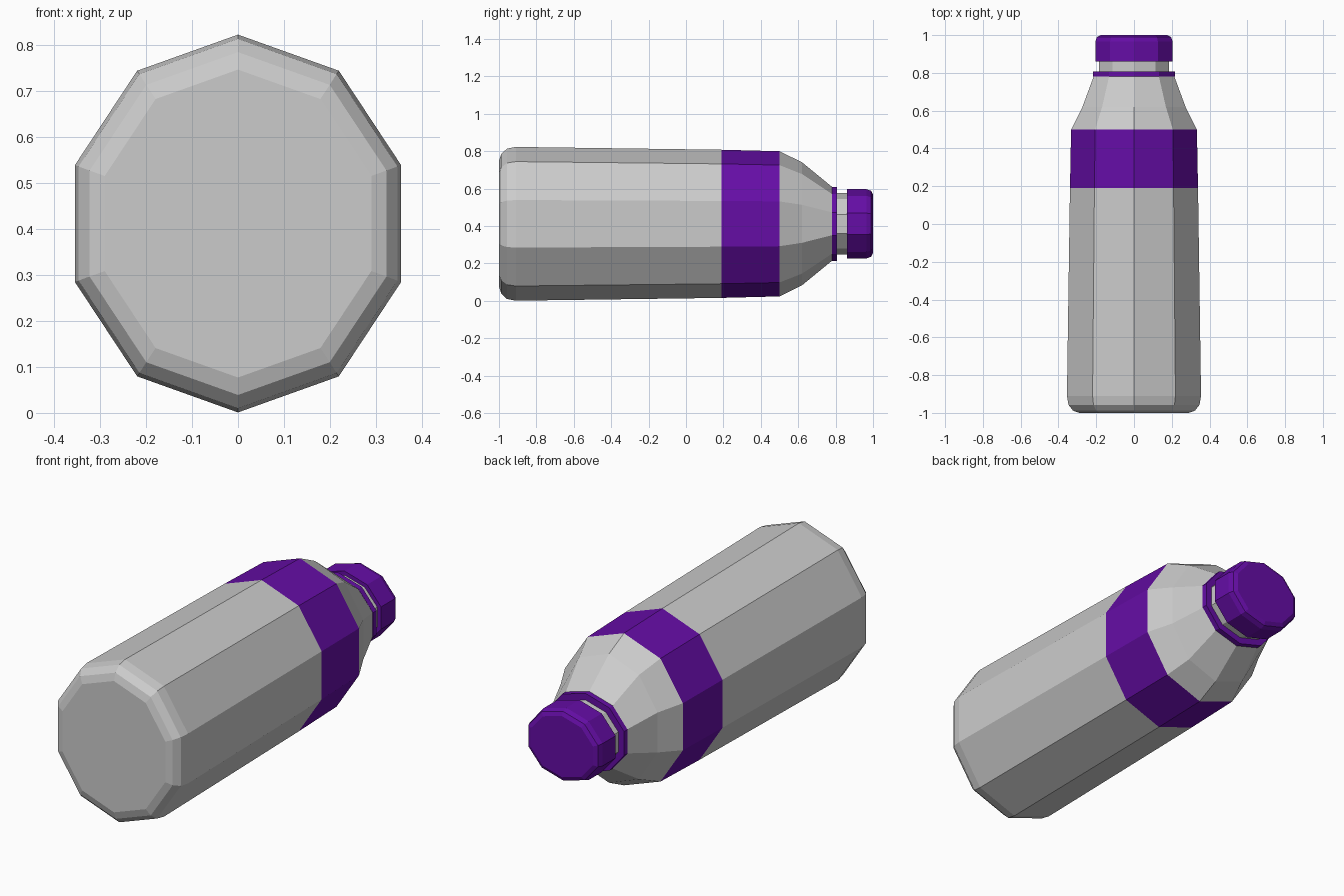
import bpy, bmesh
from math import sin, cos, pi

if "Cube" in bpy.data.objects:
    bpy.data.objects.remove(bpy.data.objects["Cube"])

SIDES = 10
CENTRE_Z = 0.412

purple = bpy.data.materials.new("purple_plastic")
purple.diffuse_color = (0.13, 0.004, 0.38, 1)
purple.use_nodes = True
purple.node_tree.nodes["Principled BSDF"].inputs["Base Color"].default_value = purple.diffuse_color


def loft(name, rings, material=None, cap_start=False, cap_end=False):
    """Ten-sided tube along y; each ring is (y, half width in x, half height in z)."""
    bm = bmesh.new()
    loops = []
    for y, half_x, half_z in rings:
        rx = half_x / cos(pi / SIDES)          # flats face sideways, a corner points up
        loops.append([bm.verts.new((rx * sin(2 * pi * i / SIDES), y,
                                    CENTRE_Z + half_z * cos(2 * pi * i / SIDES)))
                      for i in range(SIDES)])
    for a, b in zip(loops, loops[1:]):
        for i in range(SIDES):
            j = (i + 1) % SIDES
            bm.faces.new((a[i], b[i], b[j], a[j]))
    if cap_start:
        bm.faces.new(loops[0])
    if cap_end:
        bm.faces.new(loops[-1][::-1])
    mesh = bpy.data.meshes.new(name)
    bm.to_mesh(mesh)
    bm.free()
    obj = bpy.data.objects.new(name, mesh)
    bpy.context.collection.objects.link(obj)
    if material:
        mesh.materials.append(material)
    return obj


# Main body with rounded base
loft("bottle_body", [(-1.0, 0.29, 0.335), (-0.988, 0.323, 0.373),
                     (-0.957, 0.347, 0.402), (-0.91, 0.355, 0.411),
                     (0.19, 0.339, 0.396)], cap_start=True)
# Coloured band round the body
loft("body_band", [(0.19, 0.339, 0.396), (0.5, 0.333, 0.388)], purple)
# Tapering shoulder
loft("shoulder", [(0.5, 0.333, 0.388), (0.62, 0.273, 0.329), (0.785, 0.212, 0.194)])
# Collar ring under the cap
loft("collar_ring", [(0.78, 0.18, 0.16), (0.78, 0.216, 0.198),
                     (0.808, 0.216, 0.198), (0.808, 0.18, 0.16)], purple)
# Neck
loft("neck", [(0.785, 0.184, 0.164), (0.87, 0.184, 0.164)])
# Screw cap with rounded rim
loft("screw_cap", [(0.86, 0.18, 0.16), (0.86, 0.205, 0.185), (0.965, 0.205, 0.185),
                   (0.99, 0.196, 0.176), (1.0, 0.175, 0.156)], purple, cap_end=True)

# Make every face point outward
for obj in bpy.context.collection.objects:
    bm = bmesh.new()
    bm.from_mesh(obj.data)
    mid = sum((v.co for v in bm.verts), bm.verts[:][0].co * 0) / len(bm.verts)
    bmesh.ops.recalc_face_normals(bm, faces=bm.faces[:])
    if sum((f.calc_center_median() - mid).dot(f.normal) * f.calc_area() for f in bm.faces) < 0:
        bmesh.ops.reverse_faces(bm, faces=bm.faces[:])
    bm.to_mesh(obj.data)
    bm.free()
